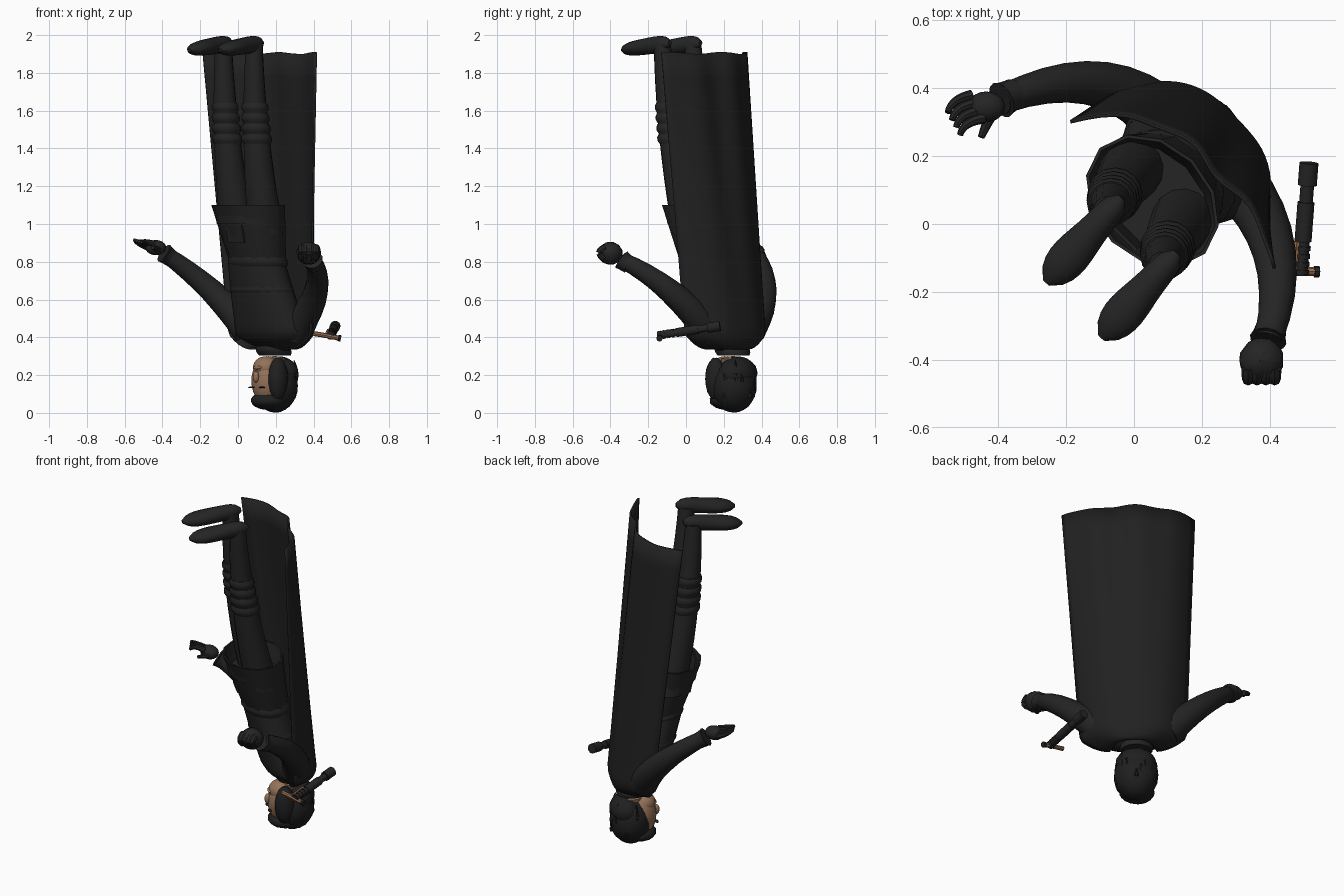
import bpy, bmesh, math, random
from mathutils import Vector, Matrix

random.seed(3)
cube = bpy.data.objects.get("Cube")
if cube:
    bpy.data.objects.remove(cube, do_unlink=True)

# Body parts are built facing -x, then turned about z; arms are placed directly
TURN = Matrix.Rotation(math.pi / 4, 4, 'Z')
STRAIGHT = Matrix.Identity(4)
MIDDLE = 0.04


def material(name, rgb):
    mat = bpy.data.materials.new(name)
    mat.use_nodes = True
    mat.diffuse_color = (*rgb, 1)
    mat.node_tree.nodes["Principled BSDF"].inputs["Base Color"].default_value = (*rgb, 1)
    return mat


CLOTH = material("black cloth", (0.018, 0.018, 0.018))
CAPE = material("cape black", (0.015, 0.015, 0.015))
HAIR = material("hair black", (0.014, 0.014, 0.014))
SKIN = material("skin", (0.3, 0.17, 0.1))
BROWN = material("copper brown", (0.33, 0.16, 0.08))


def mix(start, end, t):
    return start + (end - start) * t


def steps(count):
    return [i / count for i in range(count + 1)]


def lean(z):
    """Depth of the body's curved centre line at a height."""
    return 0.11 * (2 - z) ** 2 - 0.03 * max(0, z - 1)


def finish(bm, name, mat, placement):
    bmesh.ops.recalc_face_normals(bm, faces=bm.faces)
    mesh = bpy.data.meshes.new(name)
    bm.to_mesh(mesh)
    bm.free()
    mesh.transform(placement)
    mesh.materials.append(mat)
    ob = bpy.data.objects.new(name, mesh)
    bpy.context.collection.objects.link(ob)
    bpy.ops.object.select_all(action='DESELECT')
    ob.select_set(True)
    bpy.context.view_layer.objects.active = ob
    bpy.ops.object.shade_smooth_by_angle(angle=math.radians(40))
    return ob


def loft(name, rows, mat, sides=14, level=False, placement=TURN):
    """Skin elliptical rings, each (centre, half width, half depth)."""
    bm = bmesh.new()
    rings = []
    for i, (centre, width, depth) in enumerate(rows):
        ahead = rows[min(i + 1, len(rows) - 1)][0]
        behind = rows[max(i - 1, 0)][0]
        if level:
            across, up = Vector((0, 1, 0)), Vector((1, 0, 0))
        else:
            across = (ahead - behind).cross(Vector((0, 0, 1))).normalized()
            up = across.cross(ahead - behind).normalized()
        angles = [math.tau * k / sides for k in range(sides)]
        rings.append([bm.verts.new(centre + across * math.cos(a) * width + up * math.sin(a) * depth)
                      for a in angles])
    for low, high in zip(rings, rings[1:]):
        for k in range(sides):
            n = (k + 1) % sides
            bm.faces.new((low[k], low[n], high[n], high[k]))
    bm.faces.new(rings[0])
    bm.faces.new(rings[-1])
    return finish(bm, name, mat, placement)


def sweep(name, start, bend, end, thick, thin, mat=CLOTH, sides=8, placement=STRAIGHT):
    """Tapered tube along a curve pulled towards the bend point."""
    a, b, c = Vector(start), Vector(bend), Vector(end)
    rows = []
    for t in steps(8):
        radius = mix(thick, thin, t)
        rows.append((mix(mix(a, b, t), mix(b, c, t), t), radius, radius))
    loft(name, rows, mat, sides, placement=placement)


def ball(name, centre, size, mat, placement=TURN, rough=0.0):
    bm = bmesh.new()
    bmesh.ops.create_uvsphere(bm, u_segments=20, v_segments=14, radius=1)
    for v in bm.verts:
        v.co *= 1 - random.uniform(0, rough)
    shape = Matrix.Translation(centre) @ Matrix.Diagonal((*size, 1))
    bmesh.ops.transform(bm, verts=bm.verts, matrix=shape)
    finish(bm, name, mat, placement)


def band(name, z, y, height, width, depth):
    """Cloth ring with bevelled rims around the body's centre line."""
    rows = []
    for t in steps(3):
        inset = 0 if t in (0, 1) else 0.008
        level = z + height * (t - 0.5)
        rows.append((Vector((lean(level), y, level)), width + inset, depth + inset))
    loft(name, rows, CLOTH, 16, True)


# Torso: narrow waist widening down to domed shoulders
NECK, WAIST, HEM = 0.33, 0.8, 1.1
rows = []
for t in steps(14):
    z = mix(NECK, WAIST, t)
    dome = max(0.3, min(1, 6 * t) ** 0.5)
    rows.append((Vector((lean(z), 0.02, z)), mix(0.25, 0.17, t) * dome, mix(0.14, 0.13, t) * dome))
loft("torso", rows, CLOTH, 20, True)
band("belt", WAIST, 0.01, 0.05, 0.17, 0.13)
band("chest_band", 0.65, 0.02, 0.04, 0.19, 0.13)

# Flared tunic skirt, hollow under the hem, with an overlapping front panel
rows = []
for t in steps(4):
    z = mix(WAIST, HEM, t)
    rows.append((Vector((lean(z), 0.01, z)), mix(0.17, 0.22, t), mix(0.13, 0.17, t)))
hem = rows[-1][0]
rows += [(hem, 0.21, 0.16), (hem - Vector((0, 0, 0.1)), 0.19, 0.14)]
loft("tunic_skirt", rows, CLOTH, 12, True)
bm = bmesh.new()
bmesh.ops.create_cube(bm, matrix=Matrix.Translation((-0.03, 0, 1)) @ Matrix.Rotation(-0.2, 4, 'Y')
                      @ Matrix.Diagonal((0.01, 0.12, 0.2, 1)), size=1)
finish(bm, "tunic_flap", CLOTH, TURN)

# Legs, wrapped boots and drooping feet
for side, hip, ankle in (("right", 0.12, 0.08), ("left", -0.09, -0.15)):
    rows = []
    for t in steps(10):
        z = mix(0.95, 1.95, t)
        radius = mix(0.095, 0.045, t)
        rows.append((Vector((lean(z), mix(hip, ankle, t), z)), radius, radius))
    loft(side + "_leg", rows, CLOTH, 14, True)
    for j in range(4):
        t = 0.5 + j * 0.055
        radius = mix(0.073, 0.063, j / 3)
        band(f"{side}_boot_wrap_{j + 1}", 0.95 + t, mix(hip, ankle, t), 0.05, radius, radius)
    knee = mix(hip, ankle, 0.5)
    ball(side + "_knee_pad", (-0.01, knee, 1.45), (0.035, 0.06, 0.05), CLOTH)
    rows = []
    for t in steps(12):
        taper = max(0.25, (1 - abs(2 * t - 1) ** 4) ** 0.5)
        waist = 1 - 0.15 * math.sin(math.tau * t)
        centre = Vector((0.03 - 0.335 * t, ankle - 0.02 * t, 1.96 - 0.04 * t))
        rows.append((centre, 0.052 * waist * taper, mix(0.05, 0.037, t) * taper))
    loft(side + "_foot", rows, CLOTH)

# Cape: broad curved sheet widening from the shoulders past the ankles
COLUMNS = 28
bm = bmesh.new()
grid = []
for row in steps(24):
    t = row * row
    gather = mix(0.45, 1, min(1, 20 * t) ** 0.5)
    back = mix(0.44, 0.28, t) - 0.08 * (1 - gather)
    line = []
    for c in steps(COLUMNS):
        s = 2 * c - 1
        half = mix(0.29, 0.365, t) * gather
        edge = mix(0.27, 0.2, t) if s < 0 else mix(0.25, 0.08, t)
        fold = 0.012 * t * math.sin(9 * s) * (1 - s * s)
        depth = mix(back, min(edge, back), abs(s) ** 3) + fold
        z = mix(0.34, 1.905, t) + 0.005 * t * math.cos(7 * s)
        line.append(bm.verts.new((depth, mix(0.02, -0.02, t) + half * s, z)))
    grid.append(line)
for low, high in zip(grid, grid[1:]):
    for k in range(COLUMNS):
        bm.faces.new((low[k], low[k + 1], high[k + 1], high[k]))
cape = finish(bm, "cape", CAPE, TURN)
sheet = cape.modifiers.new("thickness", 'SOLIDIFY')
sheet.thickness = 0.01
sheet.offset = 0

# Right arm with an open hand
wrist = Vector((-0.39, 0.365, 0.845))
sweep("right_arm", (0.05, 0.34, 0.44), (-0.12, 0.48, 0.66), wrist, 0.085, 0.042, sides=14)
sweep("right_glove_cuff", wrist + Vector((0.04, 0.02, -0.03)), wrist, wrist, 0.045, 0.055, sides=14)
ball("right_palm", wrist + Vector((-0.045, -0.02, 0.03)), (0.055, 0.045, 0.04), CLOTH, STRAIGHT)
for j in range(4):
    knuckle = wrist + Vector((-0.07, -0.02, 0.04)) + Vector((0.012, -0.022, 0.006)) * (j - 1.5)
    bend = knuckle + Vector((-0.06, -0.01, 0.02))
    tip = knuckle + Vector((-0.07, -0.05, 0.04 - 0.01 * j))
    sweep(f"right_finger_{j + 1}", knuckle, bend, tip, 0.017, 0.009)
sweep("right_thumb", wrist + Vector((-0.02, -0.02, 0.02)), wrist + Vector((-0.04, -0.06, 0.02)),
      wrist + Vector((-0.06, -0.11, 0.03)), 0.022, 0.01)

# Left arm with a closed fist
wrist = Vector((0.395, -0.34, 0.81))
sweep("left_arm", (0.3, 0.13, 0.42), (0.48, -0.07, 0.68), wrist, 0.085, 0.042, sides=14)
sweep("left_glove_cuff", wrist + Vector((0.01, 0.04, -0.03)), wrist, wrist, 0.045, 0.055, sides=14)
fist = wrist + Vector((-0.02, -0.06, 0.035))
ball("left_fist", fist, (0.067, 0.067, 0.062), CLOTH, STRAIGHT, 0.08)
for j in range(4):
    knuckle = fist + Vector((0.026 * (j - 1.5), -0.025, 0.03))
    sweep(f"left_finger_{j + 1}", knuckle, knuckle + Vector((0, -0.06, -0.02)),
          knuckle + Vector((0, -0.01, -0.06)), 0.02, 0.016)

# Head hanging crown down, with the chin above
sweep("neck", (0.31, MIDDLE, 0.24), (0.32, MIDDLE, 0.3), (0.31, MIDDLE, 0.37), 0.06, 0.075, SKIN, 14, TURN)
band("collar", NECK, MIDDLE, 0.05, 0.085, 0.085)
ball("face", (0.27, MIDDLE, 0.17), (0.095, 0.09, 0.13), SKIN)
ball("jaw", (0.25, MIDDLE, 0.24), (0.07, 0.07, 0.06), SKIN)
ball("nose", (0.175, MIDDLE, 0.19), (0.018, 0.017, 0.03), SKIN)
ball("lips", (0.185, MIDDLE, 0.24), (0.01, 0.03, 0.01), SKIN)
for side, sign in (("left", -1), ("right", 1)):
    ball(side + "_eyebrow", (0.18, MIDDLE + sign * 0.04, 0.135), (0.01, 0.022, 0.004), HAIR)

# Hair masses, swept over the left cheek, and loose locks
ball("hair", (0.32, MIDDLE, 0.145), (0.12, 0.125, 0.145), HAIR, rough=0.03)
ball("nape_hair", (0.35, MIDDLE, 0.21), (0.09, 0.115, 0.09), HAIR, rough=0.05)
ball("fringe", (0.27, MIDDLE, 0.065), (0.095, 0.1, 0.05), HAIR, rough=0.05)
ball("left_side_hair", (0.26, -0.04, 0.18), (0.06, 0.05, 0.115), HAIR, rough=0.05)
for j in range(14):
    angle = random.uniform(-2, 2)
    outward = Vector((math.cos(angle), math.sin(angle), 0))
    root = Vector((0.32, MIDDLE, random.uniform(0.08, 0.19))) + outward * 0.108
    sweep(f"hair_lock_{j + 1}", root, root + outward * 0.012 + Vector((0, 0, 0.04)),
          root - outward * 0.01 + Vector((0, 0, 0.09)), 0.012, 0.003, HAIR, 6, TURN)

# Loose cylindrical hilt floating beside the left shoulder
butt, muzzle = Vector((0.49, -0.15, 0.41)), Vector((0.515, 0.18, 0.46))


def hilt_part(name, start, end, radius):
    a, b = butt.lerp(muzzle, start), butt.lerp(muzzle, end)
    sweep(name, a, (a + b) / 2, b, radius, radius, CLOTH, 10)


hilt_part("hilt_core", 0, 1, 0.02)
hilt_part("hilt_sleeve", 0.3, 0.65, 0.025)
hilt_part("hilt_emitter", 0.8, 1, 0.028)
for j in range(4):
    hilt_part(f"hilt_ring_{j + 1}", 0.01 + 0.07 * j, 0.05 + 0.07 * j, 0.024)

# Copper grip strip on the inner side and crossbar with a dark end cap
strip = Vector((-0.018, 0, 0.01))
start, end = butt.lerp(muzzle, 0.02) + strip, butt.lerp(muzzle, 0.3) + strip
sweep("hilt_grip_strip", start, (start + end) / 2, end, 0.011, 0.011, BROWN)
sweep("hilt_crossbar", (0.4, -0.14, 0.42), (0.47, -0.14, 0.41), (0.535, -0.14, 0.395), 0.013, 0.013, BROWN)
sweep("hilt_crossbar_cap", (0.53, -0.14, 0.397), (0.54, -0.14, 0.395), (0.545, -0.14, 0.394), 0.017, 0.017)
